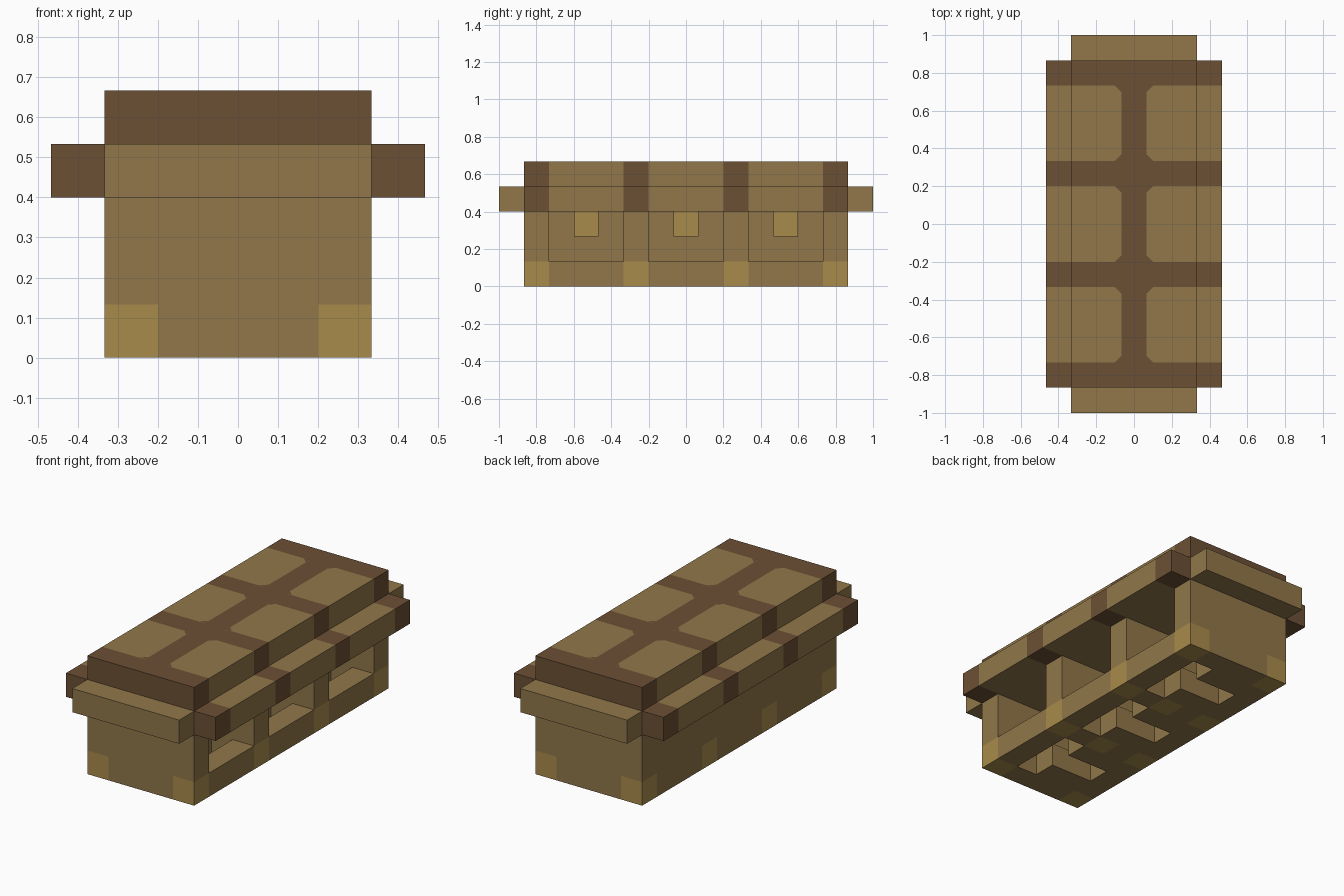
import bpy, bmesh
from mathutils import Vector

cube = bpy.data.objects.get("Cube")
if cube:
    bpy.data.objects.remove(cube)

U = 2 / 15                      # size of one block
BAYS = (-4, 0, 4)               # centres of the three open bays
FRAMES = (-6, -2, 2, 6)         # rows that hold posts and dark beams


def linear(c):
    c /= 255
    return c / 12.92 if c <= 0.04045 else ((c + 0.055) / 1.055) ** 2.4


def material(name, rgb):
    m = bpy.data.materials.new(name)
    m.use_nodes = True
    col = [linear(c) for c in rgb] + [1]
    m.diffuse_color = col
    m.node_tree.nodes["Principled BSDF"].inputs["Base Color"].default_value = col
    return m


MATS = [material("tan_wood", (145, 119, 74)),
        material("dark_wood", (108, 80, 53)),
        material("golden_wood", (169, 139, 75))]
TAN, DARK, GOLD = range(3)


# Each rule tells whether a block belongs to the part
def in_bay(y):
    return abs(y) <= 6 and y not in FRAMES


def is_base(x, y, z):
    if z != 0 or abs(x) > 2 or abs(y) > 6:
        return False
    slot = in_bay(y) and (x == 1 or (y in BAYS and x in (0, -1)))
    return not slot


def is_wall(x, y, z):
    body = z in (1, 2) and abs(x) <= 2 and abs(y) <= 6
    return body and not (in_bay(y) and x >= -1)


def is_lamp(x, y, z):
    return z == 2 and x == 0 and y in BAYS


def is_ledge(x, y, z):
    return z == 3 and ((abs(x) <= 3 and abs(y) <= 6) or (abs(x) <= 2 and abs(y) == 7))


def is_roof(x, y, z):
    return z == 4 and abs(x) <= 2 and abs(y) <= 6


# Colour rules
def base_colour(x, y):
    corner = y in FRAMES and abs(x) == 2
    return GOLD if corner or (abs(y) == 2 and x == 0) else TAN


PARTS = {
    "base": (is_base, base_colour),
    "walls": (is_wall, lambda x, y: TAN),
    "hanging_lamps": (is_lamp, lambda x, y: GOLD),
    "ledge": (is_ledge, lambda x, y: DARK if y in FRAMES else TAN),
    "roof": (is_roof, lambda x, y: DARK if y in FRAMES or x == 0 else TAN),
}


def solid(x, y, z):
    return any(rule(x, y, z) for rule, _ in PARTS.values())


def finish(name, bm):
    bmesh.ops.remove_doubles(bm, verts=bm.verts, dist=0.0001)
    me = bpy.data.meshes.new(name)
    bm.to_mesh(me)
    bm.free()
    for m in MATS:
        me.materials.append(m)
    ob = bpy.data.objects.new(name, me)
    bpy.context.collection.objects.link(ob)


def build(name, rule, colour):
    """Outer skin of all blocks that satisfy the rule."""
    bm = bmesh.new()
    for x in range(-3, 4):
        for y in range(-7, 8):
            for z in range(5):
                if not rule(x, y, z):
                    continue
                centre = Vector((x, y, z + 0.5))
                for axis in range(3):
                    for sign in (-1, 1):
                        n = Vector((0, 0, 0))
                        n[axis] = sign
                        if solid(x + int(n.x), y + int(n.y), z + int(n.z)):
                            continue
                        a = Vector((0, 0, 0))
                        a[(axis + 1) % 3] = 0.5
                        b = n.cross(a)
                        mid = centre + n / 2
                        ring = (mid + a + b, mid - a + b, mid - a - b, mid + a - b)
                        f = bm.faces.new([bm.verts.new(p * U) for p in ring])
                        f.material_index = colour(x, y)
    finish(name, bm)


for part, (rule, colour) in PARTS.items():
    build(part, rule, colour)

# Thin corner pieces that soften the inner corners of the roof panels
bm = bmesh.new()
cut, top = 0.035, 5 * U + 0.001
for bay in BAYS:
    for sx in (-1, 1):
        for sy in (-1, 1):
            x, y = sx * U / 2, (bay + sy * 1.5) * U
            pts = [(x, y), (x + sx * cut, y), (x, y - sy * cut)]
            if sx * sy > 0:
                pts.reverse()
            f = bm.faces.new([bm.verts.new((px, py, top)) for px, py in pts])
            f.normal_update()
            if f.normal.z < 0:
                f.normal_flip()
            f.material_index = DARK
finish("roof_panel_corners", bm)
